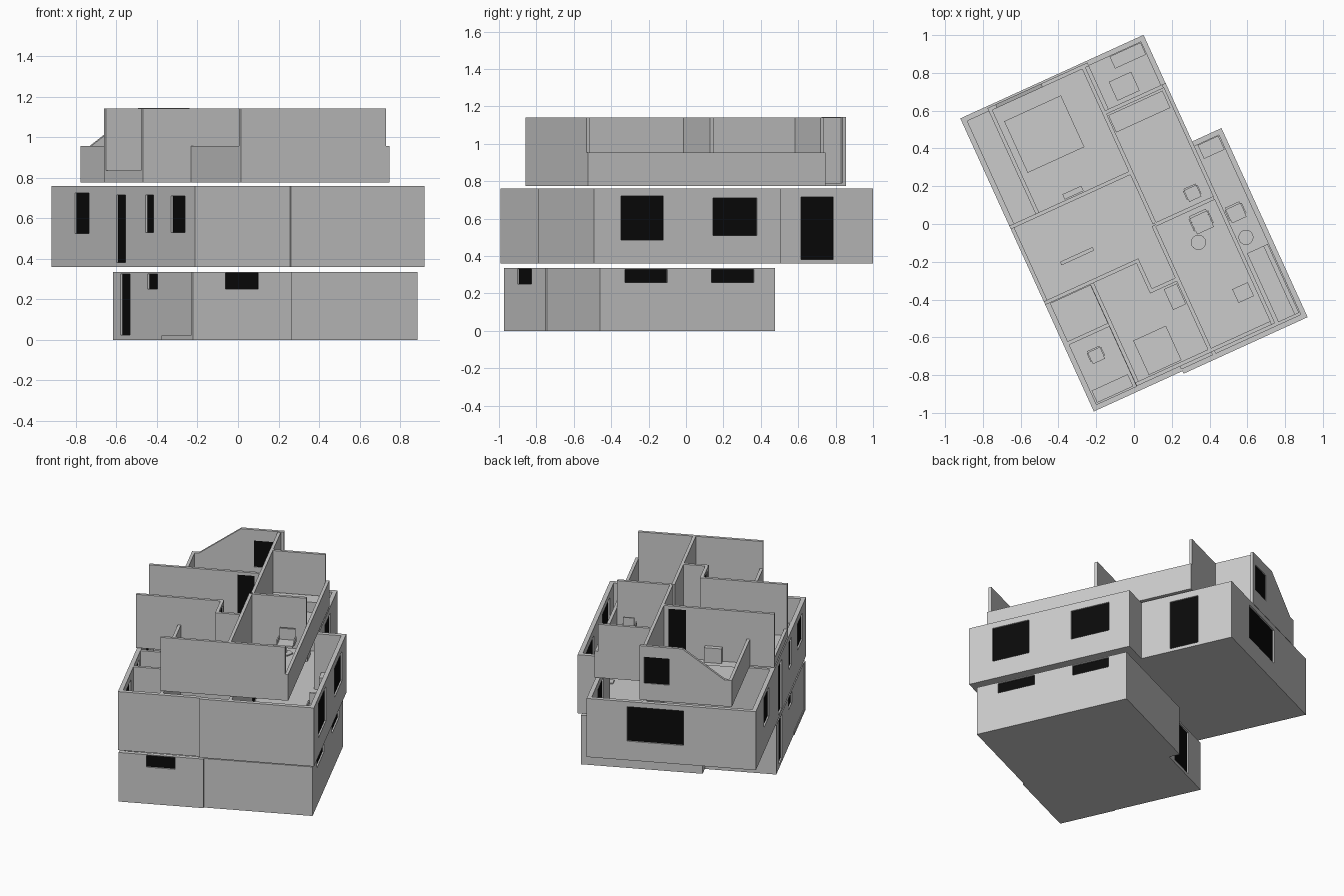
import bpy, bmesh, math
from mathutils import Matrix, Vector

if "Cube" in bpy.data.objects:
    bpy.data.objects.remove(bpy.data.objects["Cube"])

# Plan is drawn in a local grid (u, v) and turned into place
TURN = Matrix.Rotation(math.radians(24.5), 4, 'Z')
T = 0.028          # outer wall thickness
P = 0.02           # partition thickness
black = bpy.data.materials.new("dark_glass")
black.diffuse_color = (0.003, 0.003, 0.003, 1)
black.use_nodes = True
black.node_tree.nodes["Principled BSDF"].inputs["Base Color"].default_value = black.diffuse_color


def finish(name, bm, mat=None):
    bmesh.ops.recalc_face_normals(bm, faces=bm.faces)
    bm.transform(TURN)
    me = bpy.data.meshes.new(name)
    bm.to_mesh(me)
    bm.free()
    ob = bpy.data.objects.new(name, me)
    bpy.context.collection.objects.link(ob)
    if mat:
        me.materials.append(mat)
    return ob


def extrude(bm, faces, vec):
    r = bmesh.ops.extrude_face_region(bm, geom=faces, use_keep_orig=True)
    bmesh.ops.translate(bm, vec=vec, verts=[g for g in r['geom'] if isinstance(g, bmesh.types.BMVert)])


def prism(name, pts, z0, z1):
    bm = bmesh.new()
    f = bm.faces.new([bm.verts.new((u, v, z0)) for u, v in pts])
    extrude(bm, [f], Vector((0, 0, z1 - z0)))
    return finish(name, bm)


def box(name, u0, u1, v0, v1, z0, z1, mat=None):
    ob = prism(name, [(u0, v0), (u1, v0), (u1, v1), (u0, v1)], z0, z1)
    if mat:
        ob.data.materials.append(mat)
    return ob


def wall(name, axis, c, a, b, z0, z1, holes=(), t=P, side=0):
    """Wall along 'u' or 'v' at offset c; side = -1/0/1 grows the thickness that way.
    holes: (start, end, bottom, top), each filled with a dark pane."""
    lo = c + (side - 1) * t / 2
    put = (lambda s, w, z: (s, w, z)) if axis == 'u' else (lambda s, w, z: (w, s, z))
    ss = sorted({a, b, *[x for h in holes for x in h[:2]]})
    zs = sorted({z0, z1, *[x for h in holes for x in h[2:]]})
    bm = bmesh.new()
    faces = []
    for s0, s1 in zip(ss, ss[1:]):
        for k0, k1 in zip(zs, zs[1:]):
            ms, mz = (s0 + s1) / 2, (k0 + k1) / 2
            if any(h[0] < ms < h[1] and h[2] < mz < h[3] for h in holes):
                continue
            q = [(s0, k0), (s1, k0), (s1, k1), (s0, k1)]
            faces.append(bm.faces.new([bm.verts.new(put(s, lo, z)) for s, z in q]))
    bmesh.ops.remove_doubles(bm, verts=bm.verts, dist=1e-5)
    extrude(bm, list(bm.faces), Vector(put(0, t, 0)))
    finish(name, bm)
    for s0, s1, k0, k1 in holes:
        m = lo + t / 2
        r = (s0, s1, m - .004, m + .004) if axis == 'u' else (m - .004, m + .004, s0, s1)
        box(name + "_pane", *r, k0, k1, black)


def cylinder(name, u, v, r, z0, z1, n=16):
    ring = [(u + r * math.cos(i * math.tau / n), v + r * math.sin(i * math.tau / n)) for i in range(n)]
    return prism(name, ring, z0, z1)


def chair(u, v, z, s=1.0):
    cylinder("chair_foot", u, v, .03 * s, z, z + .008, 5)
    cylinder("chair_post", u, v, .006, z + .008, z + .06, 8)
    box("chair_seat", u - .035 * s, u + .035 * s, v - .035 * s, v + .035 * s, z + .06, z + .075)
    box("chair_back", u - .035 * s, u + .035 * s, v + .03 * s, v + .04 * s, z + .075, z + .15)
    for k in (-1, 1):
        box("chair_arm", u + k * .038 * s - .004, u + k * .038 * s + .004, v - .02 * s, v + .03 * s, z + .07, z + .1)


# ---- lower storey
Z0, Z1, Z2 = 0, .022, .335
prism("lower_floor", [(-.605, -.795), (-.07, -.795), (-.07, -.785), (.615, -.785), (.615, .242),
                      (-.15, .242), (-.15, .17), (-.6, .17), (-.6, -.42), (-.605, -.42)], Z0, Z1)
wall("lower_front_left", 'u', -.795, -.605, -.07, Z1, Z2, [(-.43, -.25, .25, .33)], T, 1)
wall("lower_front_right", 'u', -.785, -.07, .615, Z1, Z2, (), T, 1)
wall("lower_right", 'v', .615, -.757, .214, Z1, Z2, [(-.64, -.39, .26, .328), (-.13, .12, .26, .328)], T, -1)
wall("lower_back_right", 'u', .242, -.15, .615, Z1, Z2, (), T, -1)
wall("lower_back_left", 'u', .17, -.6, -.15, Z1, Z2, [(-.43, -.23, .025, .32)], T, -1)
wall("lower_back_step", 'v', -.15, .142, .214, Z1, Z2, (), T, 1)
wall("lower_left", 'v', -.6, -.767, .142, Z1, Z2, [(-.36, -.24, .25, .325), (-.03, .08, .025, .325)], T, 1)
wall("lower_partition", 'v', .1, -.757, .214, Z1, Z2)
wall("lower_cross_wall", 'u', -.2, -.572, .09, Z1, Z2)

# ---- middle storey
Z0, Z1, Z2 = .36, .38, .76
prism("middle_floor", [(-.605, -.815), (-.09, -.815), (-.09, -.83), (.632, -.83), (.632, .27),
                       (.461, .27), (.461, .89), (-.605, .89)], Z0, Z1)
wall("middle_front_left", 'u', -.815, -.605, -.09, Z1, Z2, (), T, 1)
wall("middle_front_right", 'u', -.83, -.09, .632, Z1, Z2, (), T, 1)
wall("middle_right", 'v', .632, -.802, .242, Z1, Z2, [(-.67, -.42, .485, .72), (-.13, .13, .51, .71)], T, -1)
wall("middle_notch", 'u', .27, .433, .632, Z1, Z2, (), T, -1)
wall("middle_back_side", 'v', .461, .27, .862, Z1, Z2, [(.466, .658, .382, .715)], T, -1)
wall("middle_back", 'u', .89, -.605, .461, Z1, Z2, [(-.15, .205, .49, .725)], T, -1)
wall("middle_left", 'v', -.605, -.787, .862, Z1, Z2,
     [(.446, .614, .525, .725), (.01, .12, .382, .715), (-.325, -.23, .53, .715), (-.7, -.53, .53, .71)], T, 1)
wall("middle_spine", 'v', .1, -.802, .862, Z1, Z2, [(-.1, .03, .382, .7)])
wall("middle_cross_back", 'u', .255, -.577, .09, Z1, Z2)
wall("middle_cross_front", 'u', -.19, -.577, .09, Z1, Z2)
wall("middle_bath_side", 'v', -.335, -.787, -.2, Z1, Z2)
wall("middle_bath_cross", 'u', -.43, -.577, -.345, Z1, Z2)

# ---- upper storey under the roof
Z0, Z1, Z2, LOW = .775, .79, 1.14, .955
prism("upper_floor", [(-.343, -.787), (.462, -.787), (.462, .61), (.13, .61), (.13, .88), (-.452, .88),
                      (-.452, .265), (-.605, .265), (-.605, -.195), (-.343, -.195)], Z0, Z1)
wall("upper_front", 'u', -.787, -.343, .443, Z1, Z2, (), P, 1)
wall("upper_right_knee", 'v', .462, -.787, .61, Z1, LOW, (), P, -1)
wall("upper_right_back", 'u', .61, .1, .442, Z1, Z2, (), P, -1)
wall("upper_right_divider", 'u', -.05, .1, .442, Z1, Z2)
wall("upper_spine_front", 'v', .09, -.767, -.05, Z1, Z2)
wall("upper_spine_back", 'v', .1, -.04, .86, Z1, Z2)
wall("upper_front_knee", 'v', -.343, -.767, -.195, Z1, LOW, (), P, 1)
wall("upper_hall_front", 'u', -.185, -.605, -.055, Z1, Z2)
wall("upper_hall_return", 'v', -.065, -.35, -.195, Z1, Z2, [(-.325, -.21, .792, 1.12)])
wall("upper_hall_jog", 'u', -.36, -.075, .08, Z1, Z2)
wall("upper_hall_back", 'u', .255, -.605, .09, Z1, Z2, [(-.05, .06, .792, 1.12)])
wall("upper_hall_parapet", 'v', -.605, -.175, .245, Z1, .835, (), P, 1)
wall("upper_back_knee", 'v', -.452, .265, .86, Z1, LOW, (), P, 1)

# gable: straight part with window, then the sloping shoulder
wall("upper_gable", 'u', .88, -.14, .13, Z1, 1.144, [(-.06, .1, .89, 1.07)], P, -1)
bm = bmesh.new()
f = bm.faces.new([bm.verts.new((u, .86, z)) for u, z in
                  [(-.452, Z1), (-.14, Z1), (-.14, 1.144), (-.405, LOW), (-.452, LOW)]])
extrude(bm, [f], Vector((0, P, 0)))
finish("upper_gable_shoulder", bm)

# ---- furniture
for name, u0, u1, v0, v1, z, h in [
        ("double_bed", -.4, -.07, .48, .78, .79, .07),
        ("front_bed", -.26, -.07, -.76, -.56, .79, .07),
        ("side_bed", .115, .43, .48, .58, .79, .07),
        ("low_shelf", -.28, -.17, .27, .3, .79, .1),
        ("stair_screen", -.44, -.25, -.04, -.02, .79, .15),
        ("desk", .0, .075, -.5, -.38, .79, .11),
        ("stool", .33, .42, -.61, -.53, .79, .06),
        ("sofa_seat", .48, .6, -.79, -.39, .38, .06),
        ("sofa_back", .575, .6, -.79, -.39, .44, .06),
        ("kitchen_unit", .25, .43, .79, .86, .38, .13),
        ("washbasin_unit", .19, .32, .63, .74, .38, .12),
        ("bath_cabinet", -.57, -.36, -.78, -.71, .38, .12),
        ("side_cabinet", .48, .6, .16, .24, .38, .12)]:
    box(name, u0, u1, v0, v1, z, z + h)
chair(.35, .02, .79)
chair(.33, -.14, .79, 1.4)
chair(.516, -.17, .38, 1.2)
chair(-.47, -.55, .38)
cylinder("round_table", .27, -.23, .04, .79, .87)
cylinder("side_table", .51, -.31, .04, .38, .46)
